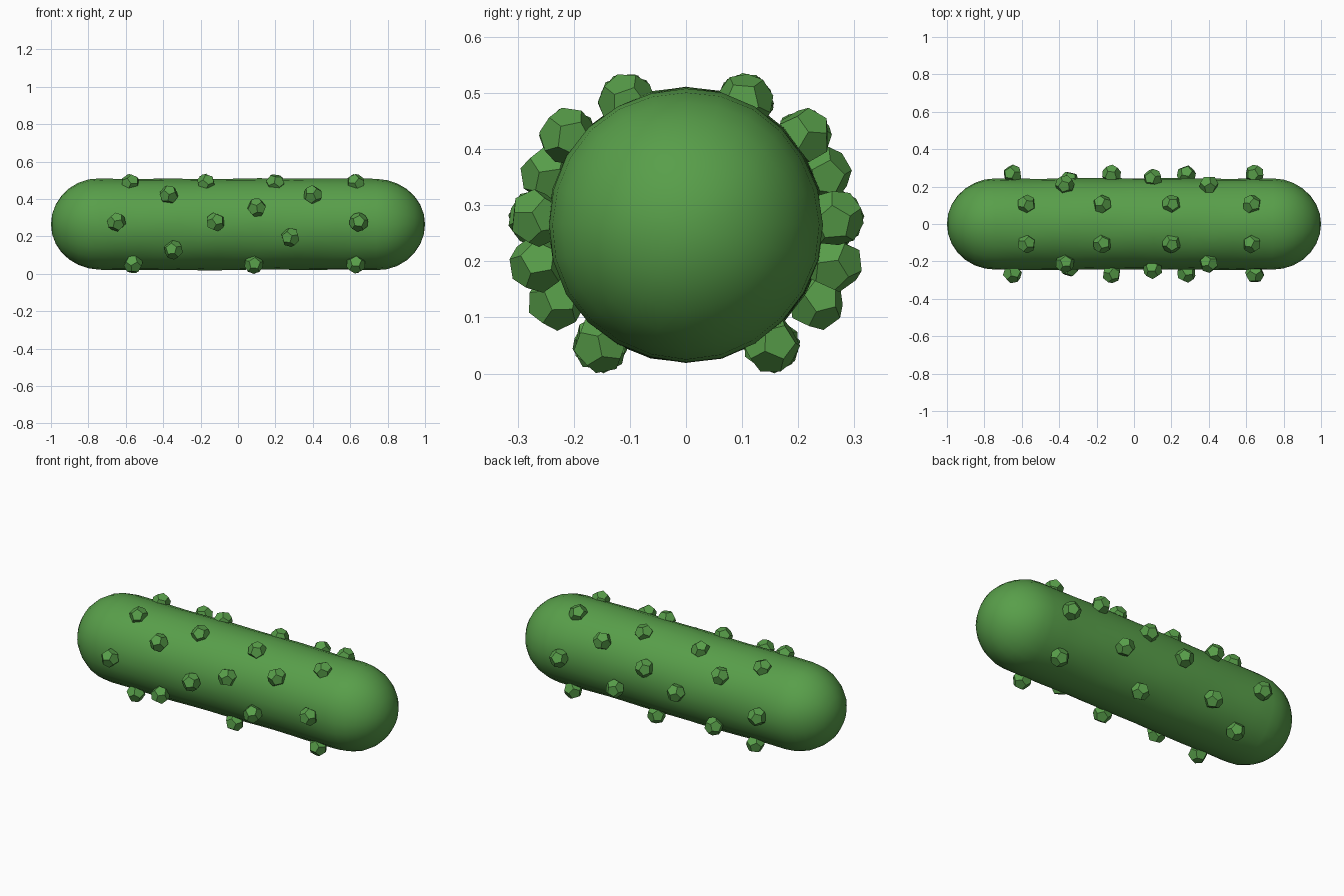
import bpy, bmesh, math, random
from mathutils import Vector, Euler

random.seed(4)
if "Cube" in bpy.data.objects:
    bpy.data.objects.remove(bpy.data.objects["Cube"], do_unlink=True)

green = bpy.data.materials.new("pickle_green")
green.use_nodes = True
green.diffuse_color = (0.098, 0.345, 0.068, 1)
green.node_tree.nodes["Principled BSDF"].inputs["Base Color"].default_value = green.diffuse_color

RADIUS, MID_Z, CAP = 0.244, 0.265, 0.26
SIDES, CAP_STEPS, RINGS = 24, 7, 14


def add_object(name, bm):
    mesh = bpy.data.meshes.new(name)
    bm.to_mesh(mesh)
    bm.free()
    mesh.materials.append(green)
    obj = bpy.data.objects.new(name, mesh)
    bpy.context.collection.objects.link(obj)
    return obj


# Body: rounded profile along x, swept into rings with a faint waviness
straight = 1 - CAP
profile = []
for i in range(1, CAP_STEPS + 1):
    a = math.pi / 2 * i / CAP_STEPS
    profile.append((-straight - CAP * math.cos(a), RADIUS * math.sin(a)))
for i in range(1, RINGS):
    profile.append((-straight + 2 * straight * i / RINGS, RADIUS))
profile += [(-x, r) for x, r in reversed(profile[:CAP_STEPS])]

bm = bmesh.new()
rings = []
for x, r in profile:
    ring = []
    for k in range(SIDES):
        a = math.tau * k / SIDES
        wave = 1 + 0.012 * math.sin(9 * x + 2 * a) * math.sin(3 * a + 4 * x)
        ring.append(bm.verts.new((x, r * wave * math.cos(a), MID_Z + r * wave * math.sin(a))))
    rings.append(ring)
for low, high in zip(rings, rings[1:]):
    for k in range(SIDES):
        n = (k + 1) % SIDES
        bm.faces.new((low[k], low[n], high[n], high[k]))
for ring, x in ((rings[0], -1), (rings[-1], 1)):
    tip = bm.verts.new((x, 0, MID_Z))
    for k in range(SIDES):
        bm.faces.new((ring[k], ring[(k + 1) % SIDES], tip))
bmesh.ops.recalc_face_normals(bm, faces=bm.faces)
for f in bm.faces:
    f.smooth = True
add_object("body", bm)


# Wart: a dodecahedron, made as the dual of an icosahedron
def wart(name, location):
    ico = bmesh.new()
    bmesh.ops.create_icosphere(ico, subdivisions=1, radius=1)
    turn = Euler([random.uniform(0, math.tau) for _ in range(3)]).to_matrix()
    bm = bmesh.new()
    for f in ico.faces:
        bm.verts.new(turn @ f.calc_center_median().normalized() * 0.052)
    ico.free()
    bmesh.ops.convex_hull(bm, input=bm.verts)
    bmesh.ops.dissolve_limit(bm, angle_limit=0.05, verts=bm.verts, edges=bm.edges)
    bmesh.ops.recalc_face_normals(bm, faces=bm.faces)
    add_object(name, bm).location = Vector(location)


# Rows of warts as (distance from the middle plane, height, positions along x)
rows = {
    "top": (0.105, 0.484, (-0.575, -0.17, 0.2, 0.63)),
    "shoulder": (0.21, 0.423, (-0.37, 0.4)),
    "upper": (0.244, 0.355, (0.1,)),
    "side": (0.266, 0.277, (-0.65, -0.12, 0.645)),
    "lower_side": (0.264, 0.195, (0.28,)),
    "lower": (0.232, 0.128, (-0.345,)),
    "bottom": (0.152, 0.052, (-0.56, 0.085, 0.63)),
}
for row, (y, z, places) in rows.items():
    for i, x in enumerate(places):
        for label, sign in (("front", -1), ("back", 1)):
            wart(f"{row}_wart_{label}_{i + 1}", (x, sign * y, z))
